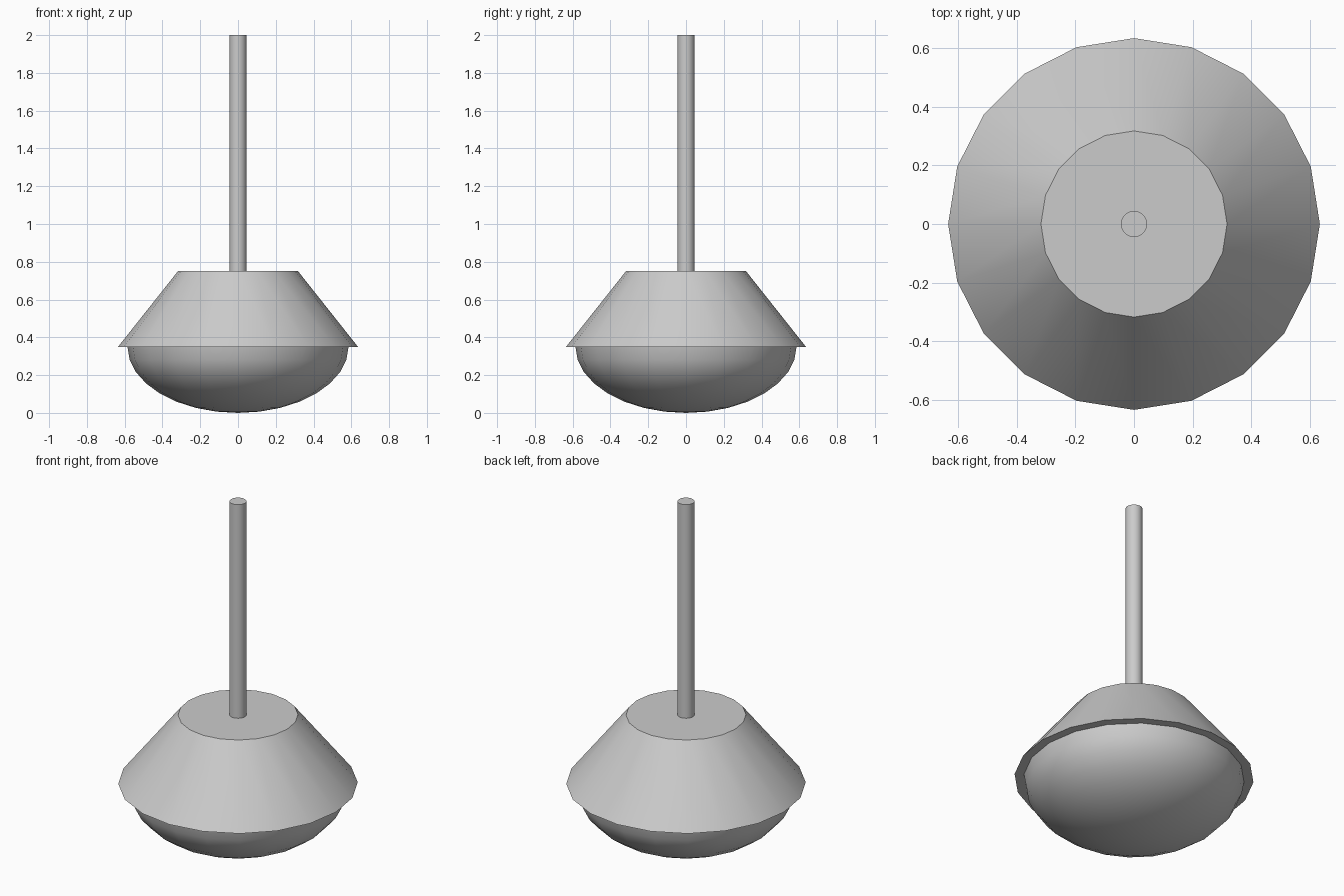
import bpy, math

if "Cube" in bpy.data.objects:
    bpy.data.objects.remove(bpy.data.objects["Cube"])

SIDES = 20


def smooth(obj, name):
    obj.name = name
    bpy.ops.object.shade_smooth_by_angle(angle=math.radians(35))


def cone(name, r_bottom, r_top, z0, z1):
    # rotated so that a corner lies on each axis
    bpy.ops.mesh.primitive_cone_add(vertices=SIDES, radius1=r_bottom, radius2=r_top,
                                    depth=z1 - z0, location=(0, 0, (z0 + z1) / 2))
    smooth(bpy.context.object, name)


# hanging rod and flared shade
cone("rod", 0.045, 0.045, 0.75, 2.0)
cone("shade", 0.635, 0.318, 0.35, 0.75)

# glass bowl: flattened sphere whose upper half hides inside the shade
profile_z, radius, rings = 0.35, 0.585, 8
verts, faces = [(0, 0, 0)], []
for i in range(1, rings + 1):
    a = math.pi / 2 * i / rings
    for j in range(SIDES):
        t = 2 * math.pi * j / SIDES
        verts.append((radius * math.sin(a) * math.cos(t), radius * math.sin(a) * math.sin(t),
                      profile_z * (1 - math.cos(a))))
for j in range(SIDES):
    k = (j + 1) % SIDES
    faces.append((0, 1 + k, 1 + j))
    for i in range(rings - 1):
        p, q = 1 + i * SIDES, 1 + (i + 1) * SIDES
        faces.append((p + j, p + k, q + k, q + j))
mesh = bpy.data.meshes.new("bowl")
mesh.from_pydata(verts, [], faces)
bowl = bpy.data.objects.new("bowl", mesh)
bpy.context.collection.objects.link(bowl)
bpy.ops.object.select_all(action='DESELECT')
bowl.select_set(True)
bpy.context.view_layer.objects.active = bowl
smooth(bowl, "bowl")
